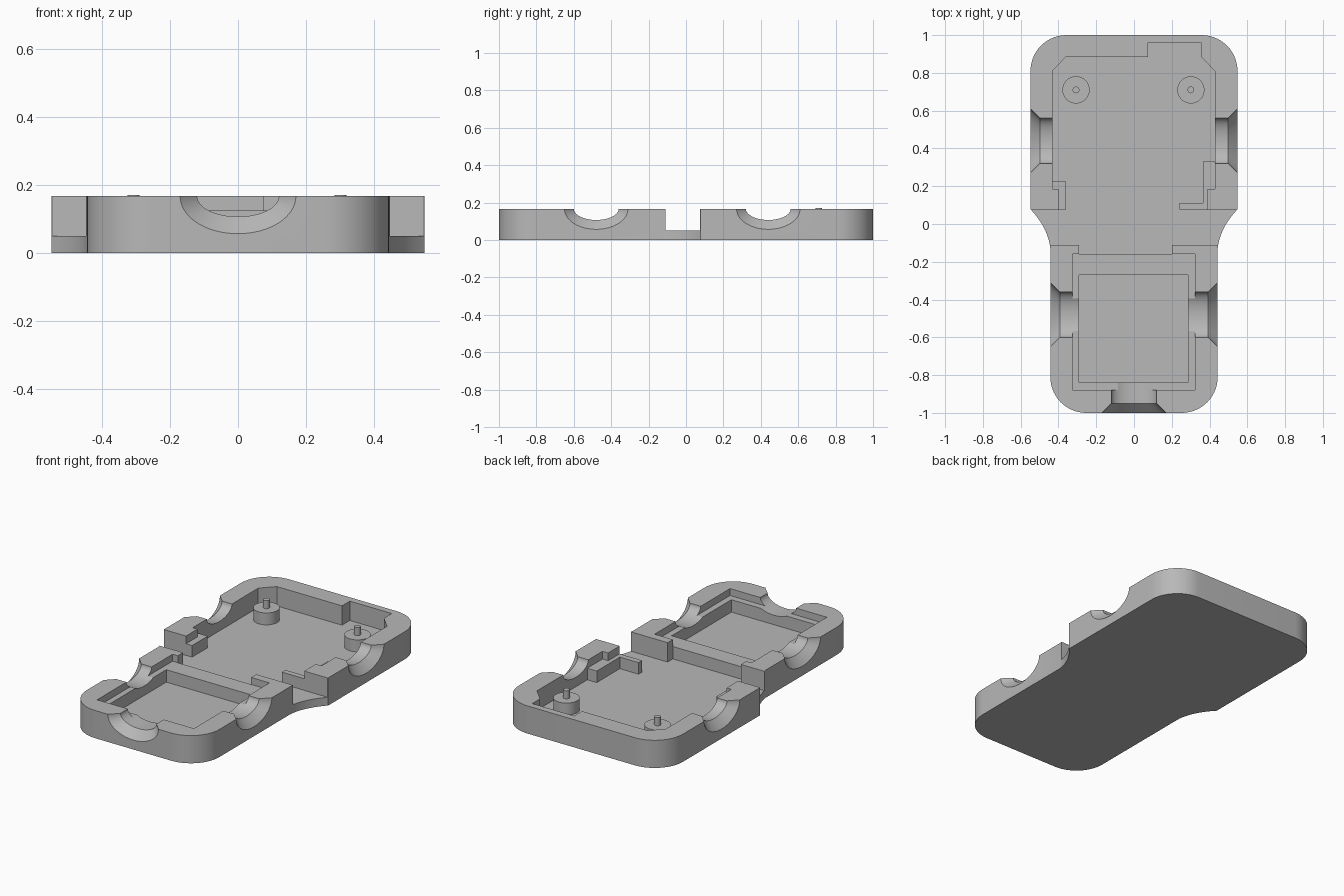
import bpy, bmesh, math
from mathutils import Vector

if "Cube" in bpy.data.objects:
    bpy.data.objects.remove(bpy.data.objects["Cube"], do_unlink=True)

TOP, FLOOR, LEDGE = 0.167, 0.05, 0.125

grey = bpy.data.materials.new("light grey plastic")
grey.use_nodes = True
grey.diffuse_color = (0.48, 0.48, 0.48, 1)
grey.node_tree.nodes["Principled BSDF"].inputs["Base Color"].default_value = (0.48, 0.48, 0.48, 1)


def loft(name, rings):
    """Closed solid through rings that have equal point counts."""
    bm = bmesh.new()
    loops = [[bm.verts.new(p) for p in ring] for ring in rings]
    n = len(loops[0])
    for a, b in zip(loops, loops[1:]):
        for i in range(n):
            j = (i + 1) % n
            bm.faces.new((a[i], a[j], b[j], b[i]))
    bm.faces.new(loops[0])
    bm.faces.new(loops[-1])
    bmesh.ops.recalc_face_normals(bm, faces=bm.faces)
    mesh = bpy.data.meshes.new(name)
    bm.to_mesh(mesh)
    bm.free()
    mesh.materials.append(grey)
    ob = bpy.data.objects.new(name, mesh)
    bpy.context.collection.objects.link(ob)
    return ob


def prism(name, outline, z0, z1):
    return loft(name, [[(x, y, z) for x, y in outline] for z in (z0, z1)])


def box(name, x0, x1, y0, y1, z0, z1):
    return prism(name, [(x0, y0), (x1, y0), (x1, y1), (x0, y1)], z0, z1)


def arc(cx, cy, r, start, steps=14):
    return [(cx + r * math.cos(math.radians(start + 90 * i / steps)),
             cy + r * math.sin(math.radians(start + 90 * i / steps))) for i in range(steps + 1)]


def circle(x, y, r, n=32):
    return [(x + r * math.cos(math.tau * i / n), y + r * math.sin(math.tau * i / n)) for i in range(n)]


def port(name, origin, inward, length):
    """Oval channel with a flared mouth, running inward from a wall."""
    origin, inward = Vector(origin), Vector(inward)
    side = Vector((-inward.y, inward.x, 0))
    rings = []
    for d, w, h in ((-0.02, 0.19, 0.13), (0.05, 0.12, 0.06), (length, 0.12, 0.06)):
        rings.append([origin + inward * d + side * (w * math.cos(math.tau * i / 64))
                      + Vector((0, 0, h * math.sin(math.tau * i / 64))) for i in range(64)])
    return loft(name, rings)


# Body outline: right half, mirrored to the left
waist = []
for i in range(13):
    t = i / 12
    a, b, c = (1 - t) ** 2, 2 * t * (1 - t), t * t
    waist.append((a * 0.443 + b * 0.455 + c * 0.548, a * -0.13 + b * -0.02 + c * 0.078))
half = arc(0.253, -0.81, 0.19, -90) + waist + arc(0.358, 0.81, 0.19, 0)
body = prism("case_body", half + [(-x, y) for x, y in reversed(half)], 0, TOP)

# Main cavity together with the open gap across the waist
main_cut = [(-0.7, -0.11), (-0.29, -0.11), (-0.29, -0.16), (0.2, -0.16), (0.2, -0.11),
            (0.7, -0.11), (0.7, 0.075), (0.39, 0.075), (0.39, 0.185), (0.428, 0.185),
            (0.428, 0.81), (0.355, 0.885), (0.355, 0.96), (0.075, 0.96), (0.075, 0.885),
            (-0.36, 0.885), (-0.432, 0.81), (-0.432, 0.185), (-0.4, 0.185), (-0.4, 0.075),
            (-0.7, 0.075)]
# Shallow ledge of the front pocket, opening into the gap
ledge_cut = [(-0.325, -0.88), (0.322, -0.88), (0.322, -0.16), (0.2, -0.16), (0.2, -0.13),
             (-0.29, -0.13), (-0.29, -0.16), (-0.325, -0.16)]
cutters = [prism("main_cavity_cutter", main_cut, FLOOR, 0.3),
           prism("ledge_cutter", ledge_cut, LEDGE, 0.32),
           box("front_pocket_cutter", -0.29, 0.285, -0.84, -0.27, FLOOR, 0.34),
           port("front_port_cutter", (0, -1, TOP), (0, 1, 0), 0.17)]
for s, word in ((1, "left"), (-1, "right")):
    cutters.append(port(word + "_rear_port_cutter", (s * 0.548, 0.44, TOP), (-s, 0, 0), 0.14))
    cutters.append(port(word + "_front_port_cutter", (s * 0.443, -0.48, TOP), (-s, 0, 0), 0.17))

for cutter in cutters:
    mod = body.modifiers.new(cutter.name, "BOOLEAN")
    mod.operation = "DIFFERENCE"
    mod.solver = "EXACT"
    mod.object = cutter

# Apply the cuts and drop the cutters
bpy.context.view_layer.update()
cut_mesh = bpy.data.meshes.new_from_object(body.evaluated_get(bpy.context.evaluated_depsgraph_get()))
body.modifiers.clear()
body.data = cut_mesh
for cutter in cutters:
    bpy.data.objects.remove(cutter, do_unlink=True)

parts = [body]
# Low inner stops beside the waist
parts.append(box("right_stop", -0.44, -0.36, 0.076, 0.225, 0.03, 0.12))
bracket = [(0.24, 0.076), (0.395, 0.076), (0.395, 0.18), (0.435, 0.18), (0.435, 0.33),
           (0.365, 0.33), (0.365, 0.11), (0.24, 0.11)]
parts.append(prism("left_bracket", bracket, 0.03, 0.12))

# Locating posts with pins
for x, word in ((0.301, "left"), (-0.307, "right")):
    parts.append(prism(word + "_post", circle(x, 0.71, 0.072), 0.03, 0.122))
    parts.append(prism(word + "_pin", circle(x, 0.71, 0.018, 20), 0.1, 0.171))

# Smooth curved walls, sharp edges kept
bpy.ops.object.select_all(action="DESELECT")
for ob in parts:
    ob.select_set(True)
bpy.context.view_layer.objects.active = body
bpy.ops.object.shade_smooth_by_angle(angle=math.radians(25))
